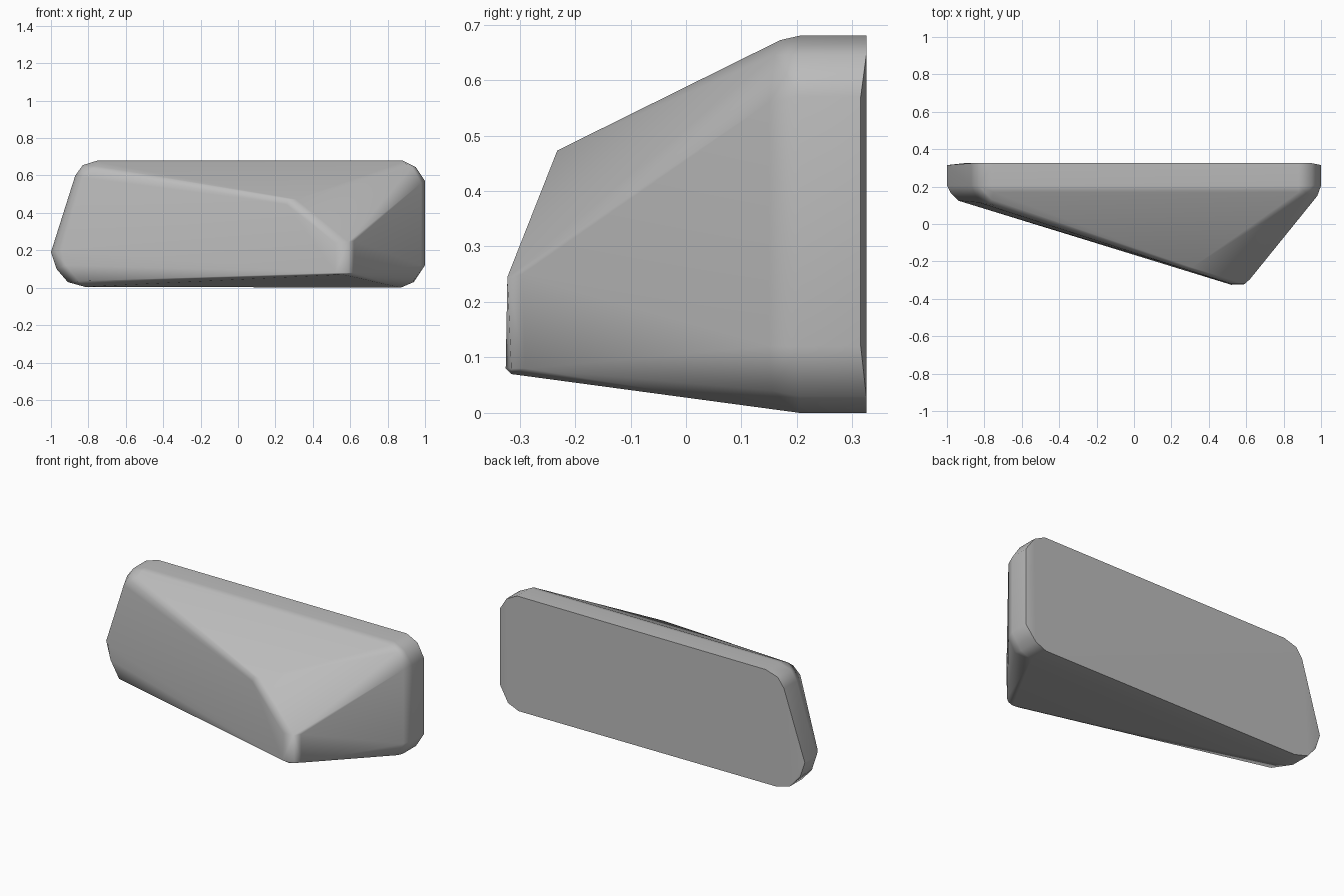
import bpy
import bmesh
import math

cube = bpy.data.objects.get("Cube")
if cube:
    bpy.data.objects.remove(cube, do_unlink=True)

# Single stone colour
stone = bpy.data.materials.new("stone grey")
stone.use_nodes = True
grey = (0.5, 0.5, 0.5, 1)
stone.diffuse_color = grey
stone.node_tree.nodes["Principled BSDF"].inputs["Base Color"].default_value = grey

# Chamfered outline of the slab (x, z), flat at the back
outline = [(-1, .19), (-.97, .10), (-.91, .03), (-.82, .005), (.87, 0), (.94, .03),
           (1, .12), (1, .57), (.95, .645), (.88, .68), (-.75, .68), (-.83, .655), (-.87, .6)]
points = []
for x, z in outline:
    points.append((x, .315 if abs(x) > .96 else .325, z))
    points.append((x, .205, z))

# Softened shoulders where the slab meets the faceted front
points += [(-.75, .17, .672), (.88, .17, .672), (.93, .16, .645),
           (.98, .15, .56), (.98, .15, .12), (.94, .155, .04),
           (-.98, .165, .2), (-.94, .125, .2), (-.92, .12, .12), (-.85, .1, .035),
           (-.83, .115, .59), (-.78, .11, .63), (-.76, .13, .65)]

# Projecting nose and the blunt ridge running back from it
points += [(.27, -.23, .473), (.31, -.232, .473), (.26, -.238, .445),
           (.52, -.32, .24), (.59, -.322, .245), (.62, -.295, .25),
           (.52, -.325, .08), (.59, -.315, .08), (.62, -.29, .08), (.56, -.315, .07)]

bm = bmesh.new()
for p in points:
    bm.verts.new(p)
hull = bmesh.ops.convex_hull(bm, input=bm.verts)
loose = [v for v in bm.verts if not v.link_faces]
bmesh.ops.delete(bm, geom=loose, context='VERTS')
bmesh.ops.dissolve_limit(bm, angle_limit=math.radians(1), verts=bm.verts, edges=bm.edges)
bmesh.ops.recalc_face_normals(bm, faces=bm.faces)
mesh = bpy.data.meshes.new("wedge_rock")
bm.to_mesh(mesh)
bm.free()
mesh.materials.append(stone)

rock = bpy.data.objects.new("wedge_rock", mesh)
bpy.context.collection.objects.link(rock)
bpy.context.view_layer.objects.active = rock
rock.select_set(True)
bpy.ops.object.shade_smooth_by_angle(angle=math.radians(48))
# Weighted normals keep the large facets flat between soft edges
weighted = rock.modifiers.new("weighted_normals", 'WEIGHTED_NORMAL')
weighted.keep_sharp = True
